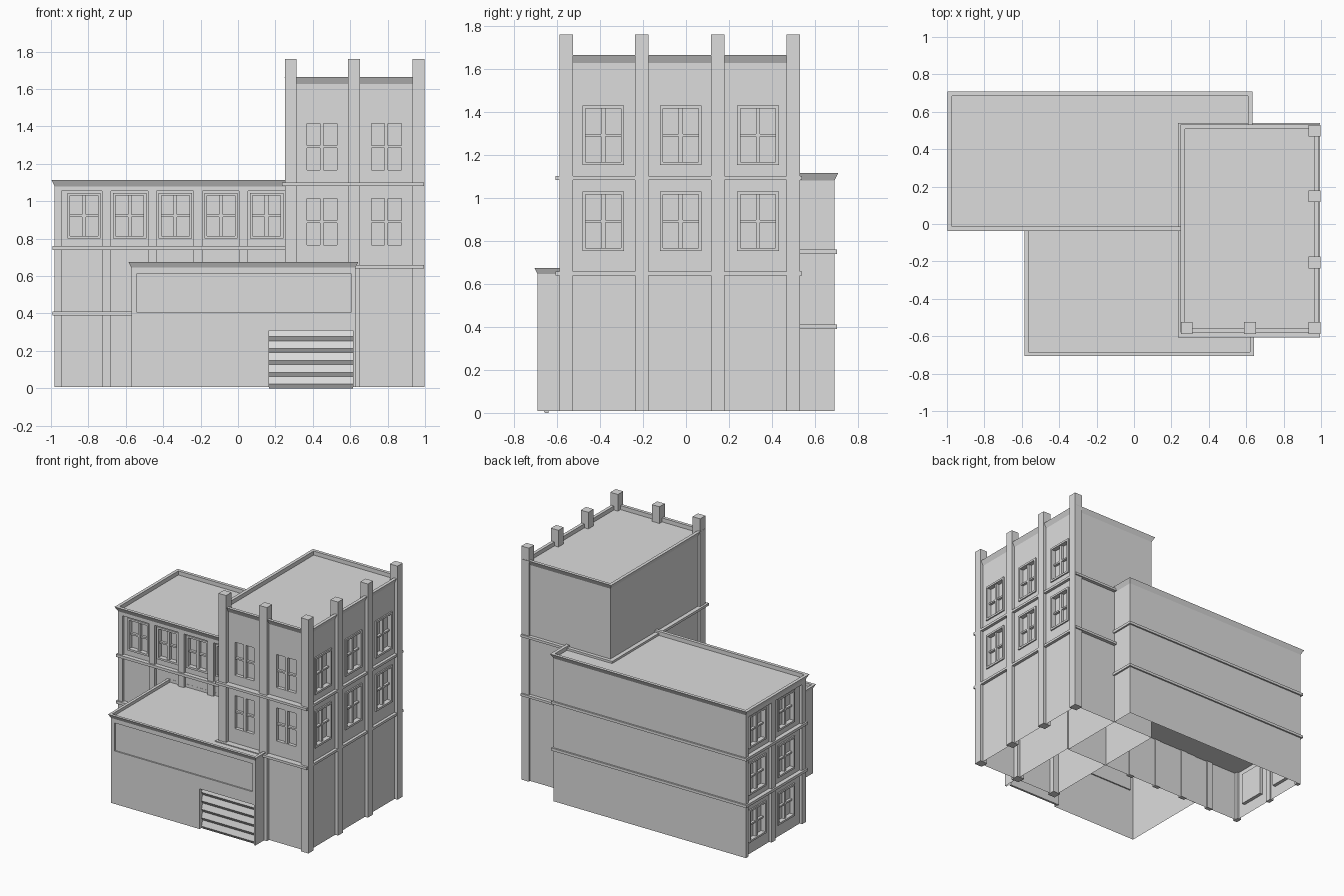
import bpy, bmesh

old = bpy.data.objects.get("Cube")
if old:
    bpy.data.objects.remove(old, do_unlink=True)

GREY = bpy.data.materials.new("plain_grey")
GREY.use_nodes = True
COLOUR = (0.72, 0.72, 0.72, 1)
GREY.diffuse_color = COLOUR
GREY.node_tree.nodes["Principled BSDF"].inputs["Base Color"].default_value = COLOUR

BASE = 0.008
DEPTH = 0.025


def finish(name, bm):
    bmesh.ops.recalc_face_normals(bm, faces=bm.faces)
    mesh = bpy.data.meshes.new(name)
    bm.to_mesh(mesh)
    bm.free()
    mesh.materials.append(GREY)
    obj = bpy.data.objects.new(name, mesh)
    bpy.context.collection.objects.link(obj)
    return obj


def add_box(bm, x0, x1, y0, y1, z0, z1):
    verts = bmesh.ops.create_cube(bm, size=1)["verts"]
    for v in verts:
        v.co = ((x0, x1)[v.co.x > 0], (y0, y1)[v.co.y > 0], (z0, z1)[v.co.z > 0])


def box(name, *bounds):
    bm = bmesh.new()
    add_box(bm, *bounds)
    return finish(name, bm)


def on_face(face, plane, u0, u1, d0, d1, z0, z1):
    """Box bounds on a wall: u runs along it, d is the depth into it."""
    if face == "front":
        return u0, u1, plane + d0, plane + d1, z0, z1
    if face == "right":
        return plane - d1, plane - d0, u0, u1, z0, z1
    return plane + d0, plane + d1, u0, u1, z0, z1


def hollow_walls(obj, openings):
    """Cut the openings, then leave the shell open underneath."""
    bm = bmesh.new()
    for b in openings:
        add_box(bm, *b)
    cutter = finish("cutter", bm)
    cutter.hide_render = True
    mod = obj.modifiers.new("openings", "BOOLEAN")
    mod.operation = "DIFFERENCE"
    mod.solver = "EXACT"
    mod.object = cutter
    bpy.context.view_layer.objects.active = obj
    bpy.ops.object.modifier_apply(modifier=mod.name)
    bpy.data.objects.remove(cutter, do_unlink=True)
    bm = bmesh.new()
    bm.from_mesh(obj.data)
    floor = [f for f in bm.faces if all(v.co.z < BASE + 0.001 for v in f.verts)]
    bmesh.ops.delete(bm, geom=floor, context="FACES")
    bm.to_mesh(obj.data)
    bm.free()


def cornice(name, x0, x1, y0, y1, z0, z1, flare, drop):
    """Flared rim around a sunken flat roof."""
    bm = bmesh.new()

    def loop(off, z):
        pts = ((x0 - off, y0 - off), (x1 + off, y0 - off),
               (x1 + off, y1 + off), (x0 - off, y1 + off))
        return [bm.verts.new((x, y, z)) for x, y in pts]

    rings = [loop(0, z0), loop(flare, z1), loop(-0.006, z1), loop(-0.006, z1 - drop)]
    for a, b in zip(rings, rings[1:]):
        for i in range(4):
            j = (i + 1) % 4
            bm.faces.new((a[i], a[j], b[j], b[i]))
    bm.faces.new(rings[0])
    bm.faces.new(rings[-1])
    return finish(name, bm)


def window(name, face, plane, centre, z0, z1, width=0.16, trim=0.0):
    """Two sashes of two panes set in an opening; returns the opening."""
    a, b = centre - width / 2, centre + width / 2
    mid = (z0 + z1) / 2
    bm = bmesh.new()

    def bar(u0, u1, d0, d1, h0, h1):
        add_box(bm, *on_face(face, plane, u0, u1, d0, d1, h0, h1))

    bar(centre - 0.01, centre + 0.01, 0.002, DEPTH, z0, z1)
    bar(a, b, 0.006, DEPTH, mid - 0.006, mid + 0.006)
    if trim:
        for u in (a - trim, b):
            bar(u, u + trim, -0.01, DEPTH, z0 - trim, z1 + trim)
        for h in (z0 - trim, z1):
            bar(a, b, -0.01, DEPTH, h, h + trim)
    finish(name, bm)
    return on_face(face, plane, a, b, -0.05, DEPTH, z0, z1)


# Rear wing: core, windows, pilasters, belts, roof
wing = box("wing_walls", -0.96, 0.615, 0.0, 0.69, BASE, 1.085)
openings = []
for i in range(5):
    centre = -0.823 + 0.244 * i
    openings.append(window(f"wing_front_window_{i}", "front", 0.0, centre, 0.815, 1.03, 0.15, 0.014))
for floor in (0.815, 0.465, 0.11):
    for centre in (0.19, 0.53):
        openings.append(window(f"wing_left_window_{floor}_{centre}", "left", -0.96,
                               centre, floor, floor + 0.215, 0.17, 0.014))
hollow_walls(wing, openings)
box("wing_header", -0.98, 0.615, -0.02, 0.69, 1.055, 1.082)
box("wing_corner_pilaster", -0.98, -0.945, -0.02, 0.025, BASE, 1.06)
box("wing_side_pilaster", -0.98, -0.95, 0.34, 0.385, BASE, 1.06)
box("wing_back_pilaster", -0.98, -0.95, 0.66, 0.69, BASE, 1.06)
for i in range(4):
    x = -0.726 + 0.2435 * i
    box(f"wing_front_pilaster_{i}", x, x + 0.048, -0.02, 0.01, BASE, 1.06)
for z in (0.39, 0.74):
    box("wing_belt", -0.992, 0.628, -0.032, 0.702, z, z + 0.02)
cornice("wing_cornice", -0.98, 0.615, -0.02, 0.69, 1.08, 1.115, 0.018, 0.03)

# Tower: core, windows, pillars, belts, roof
tower = box("tower_walls", 0.267, 0.972, -0.562, 0.514, BASE, 1.634)
openings = []
for z in (0.767, 1.167):
    for x in (0.448, 0.793):
        openings.append(window(f"tower_front_window_{x}_{z}", "front", -0.562, x, z, z + 0.248))
    for y in (-0.385, -0.025, 0.335):
        openings.append(window(f"tower_right_window_{y}_{z}", "right", 0.972,
                               y, z, z + 0.248, 0.164, 0.015))
hollow_walls(tower, openings)
for x in (0.25, 0.588, 0.933):
    box("tower_front_pillar", x, x + 0.063, -0.588, -0.525, BASE, 1.76)
for y in (-0.237, 0.117, 0.468):
    box("tower_right_pillar", 0.933, 0.996, y, y + 0.062, BASE, 1.76)
for z in (0.64, 1.083):
    box("tower_belt", 0.235, 0.994, -0.607, 0.54, z, z + 0.018)
cornice("tower_cornice", 0.267, 0.972, -0.562, 0.514, 1.628, 1.665, 0.018, 0.03)

# Low front shop: walls with a sunken panel and a doorway
shop = box("shop_walls", -0.57, 0.627, -0.69, 0.005, BASE, 0.652)
hollow_walls(shop, [(-0.54, 0.605, -0.75, -0.68, 0.405, 0.615),
                    (0.165, 0.615, -0.75, -0.645, -0.1, 0.31)])
cornice("shop_cornice", -0.57, 0.627, -0.69, 0.005, 0.645, 0.674, 0.015, 0.022)

# Shutter door with a sawtooth profile
bm = bmesh.new()
profile = [(-0.64, 0.31), (-0.658, 0.31)]
for i in range(5):
    low = 0.022 + 0.0635 * (4 - i)
    profile += [(-0.67, low), (-0.656, low - 0.022)]
profile.append((-0.64, 0))
ends = [[bm.verts.new((x, y, z)) for y, z in profile] for x in (0.166, 0.614)]
for i in range(len(profile)):
    j = (i + 1) % len(profile)
    bm.faces.new((ends[0][i], ends[0][j], ends[1][j], ends[1][i]))
for end in ends:
    bm.faces.new(end)
finish("shutter_door", bm)
